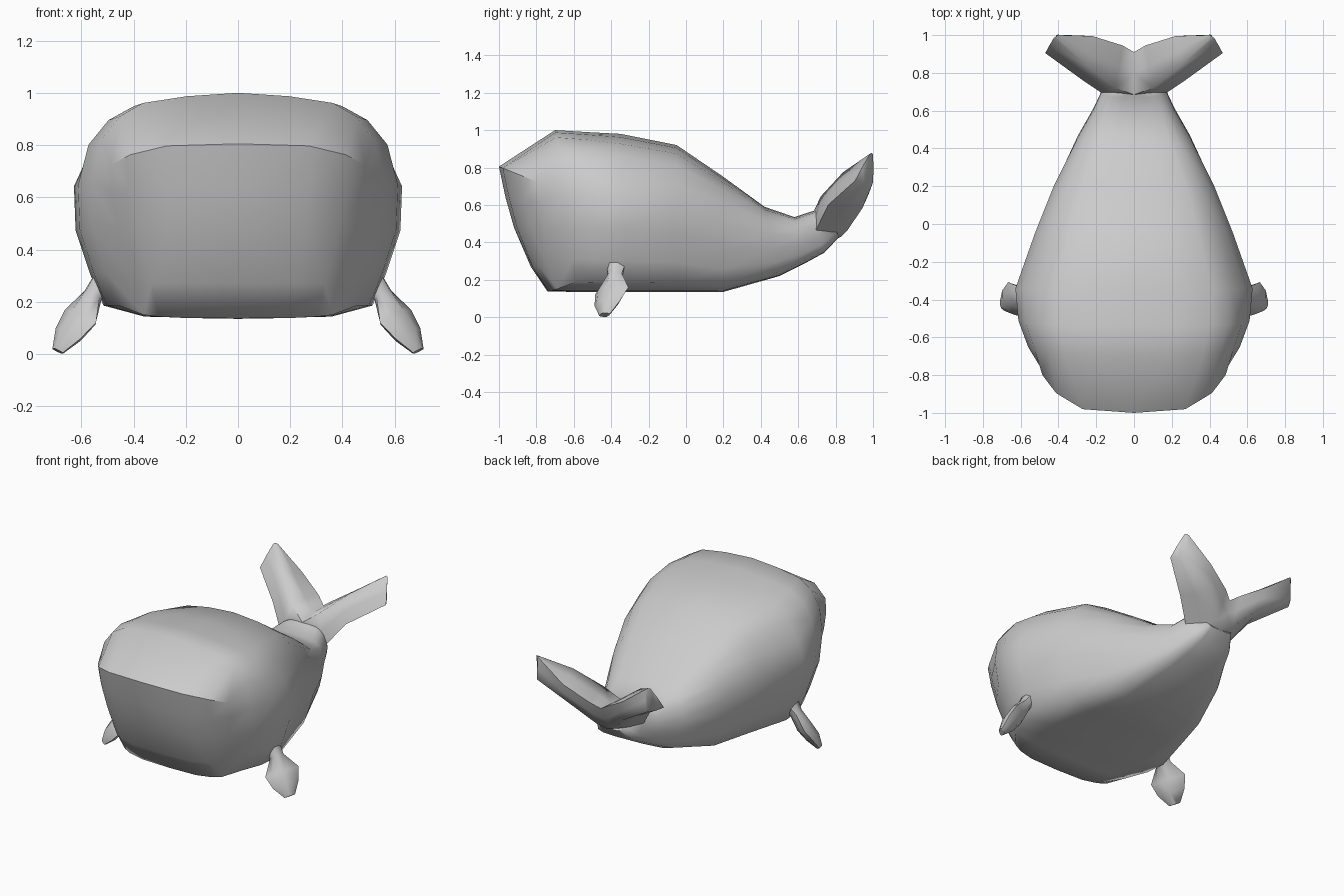
import bpy, bmesh, math
from mathutils import Vector, Matrix

cube = bpy.data.objects.get("Cube")
if cube:
    bpy.data.objects.remove(cube, do_unlink=True)

grey = bpy.data.materials.new("plain grey")
grey.use_nodes = True
COLOUR = (0.6, 0.6, 0.6, 1)
grey.diffuse_color = COLOUR
grey.node_tree.nodes["Principled BSDF"].inputs["Base Color"].default_value = COLOUR


def finish(name, bm, angle):
    """Mirror the left half, weld the seam and make the object."""
    bmesh.ops.triangulate(bm, faces=bm.faces)
    bmesh.ops.mirror(bm, geom=bm.verts[:] + bm.edges[:] + bm.faces[:],
                     matrix=Matrix.Identity(4), merge_dist=0.0005, axis='X')
    bmesh.ops.remove_doubles(bm, verts=bm.verts, dist=0.0005)
    bmesh.ops.recalc_face_normals(bm, faces=bm.faces)
    mesh = bpy.data.meshes.new(name)
    bm.to_mesh(mesh)
    bm.free()
    mesh.materials.append(grey)
    obj = bpy.data.objects.new(name, mesh)
    bpy.context.collection.objects.link(obj)
    bpy.ops.object.select_all(action='DESELECT')
    obj.select_set(True)
    bpy.context.view_layer.objects.active = obj
    bpy.ops.object.shade_smooth_by_angle(angle=math.radians(angle))
    return mesh


def loft(bm, rows, closed):
    """Join rows of equal length with quads; return the vertex rows."""
    loops = [[bm.verts.new(p) for p in row] for row in rows]
    for a, b in zip(loops, loops[1:]):
        for i in range(len(a) if closed else len(a) - 1):
            j = (i + 1) % len(a)
            bm.faces.new((a[i], a[j], b[j], b[i]))
    return loops


# Chin panel rows: centre y, centre z, corner x, y, z (lip first)
CHIN = [(-1, .805, .485, -.80, .725), (-.965, .64, .485, -.775, .62),
        (-.92, .48, .46, -.755, .48), (-.83, .27, .39, -.74, .27),
        (-.74, .137, .36, -.69, .15)]
COLUMNS = (0, .56, .85, 1)
chin = [[Vector((f * x, cy + (y - cy) * f ** 4, cz + (z - cz) * f ** 4))
         for f in COLUMNS] for cy, cz, x, y, z in CHIN]

# Half cross-section: share of half width, share of height
SECTION = [(0, 1), (.35, .985), (.65, .955), (.81, .895), (.935, .79), (1, .6),
           (.99, .4), (.9, .2), (.82, .06), (.57, .01), (0, 0)]
# Body stations: top y, top z, bottom y, bottom z, half width, shoulder drop
STATIONS = [(-.70, 1.0, -.58, .135, .56, 1), (-.54, .99, -.47, .135, .612, 1.05),
            (-.35, .98, -.33, .135, .628, 1.4), (-.05, .92, -.05, .135, .525, 1.3),
            (.20, .75, .20, .135, .425, 1.1), (.42, .59, .50, .22, .30, 1),
            (.58, .535, .64, .29, .215, 1), (.67, .565, .74, .345, .17, 1),
            (.73, .58, .82, .43, .11, 1)]

# Body
bm = bmesh.new()
rows = [chin[0] + [row[-1] for row in chin[1:-1]] + chin[-1][::-1]]
for yt, zt, yb, zb, w, drop in STATIONS:
    row = []
    for u, v in SECTION:
        if v > .75:
            v = 1 - (1 - v) * drop
        row.append(Vector((u * w, yb + (yt - yb) * v, zb + (zt - zb) * v)))
    rows.append(row)
bm.faces.new(loft(bm, rows, False)[-1])
loft(bm, chin, False)
body = finish("body", bm, 62)

# Crisp lip line
lip = {v.index for v in body.vertices if v.co.y < -.79 and .72 < v.co.z < .81}
for edge in body.edges:
    if lip.issuperset(edge.vertices):
        edge.use_edge_sharp = True


def limb_rings(sections, bulge):
    """Round four-cornered sections by pushing their midpoints outward."""
    rings = []
    for corners in sections:
        pts = [Vector(p) for p in corners]
        centre = sum(pts, Vector()) / len(pts)
        ring = []
        for p, q in zip(pts, pts[1:] + pts[:1]):
            middle = centre + ((p + q) / 2 - centre) * bulge
            ring += [p, middle]
        rings.append(ring)
    return rings


# Tail fluke sections: leading, upper, trailing, lower
FLUKE = [[(0, .68, .38), (0, .685, .57), (0, .91, .60), (0, .83, .43)],
         [(.165, .69, .455), (.10, .72, .645), (.06, .945, .64), (.06, .86, .46)],
         [(.27, .76, .60), (.25, .84, .775), (.22, .995, .735), (.19, .945, .585)],
         [(.47, .905, .73), (.425, .985, .875), (.40, 1.0, .87), (.41, 1.0, .72)]]
bm = bmesh.new()
loops = loft(bm, limb_rings(FLUKE, 1.08), True)
bm.faces.new(loops[-1])
finish("tail_flukes", bm, 70)

# Side fin sections: centre x, y, z, half chord, half thickness
FIN = [(.51, -.375, .27, .06, .06), (.555, -.38, .225, .045, .04),
       (.605, -.397, .14, .11, .05), (.65, -.42, .075, .085, .045),
       (.69, -.435, .012, .035, .02)]
chord = Vector((.55, .8, .18)).normalized()
thick = chord.cross(Vector((.56, -.1, -.83))).normalized()
fin = []
for x, y, z, a, t in FIN:
    c = Vector((x, y, z))
    fin.append([c + chord * a, c + thick * t, c - chord * a, c - thick * t])
bm = bmesh.new()
loops = loft(bm, limb_rings(fin, 1.25), True)
bm.faces.new(loops[0])
bm.faces.new(loops[-1])
finish("side_fins", bm, 65)
